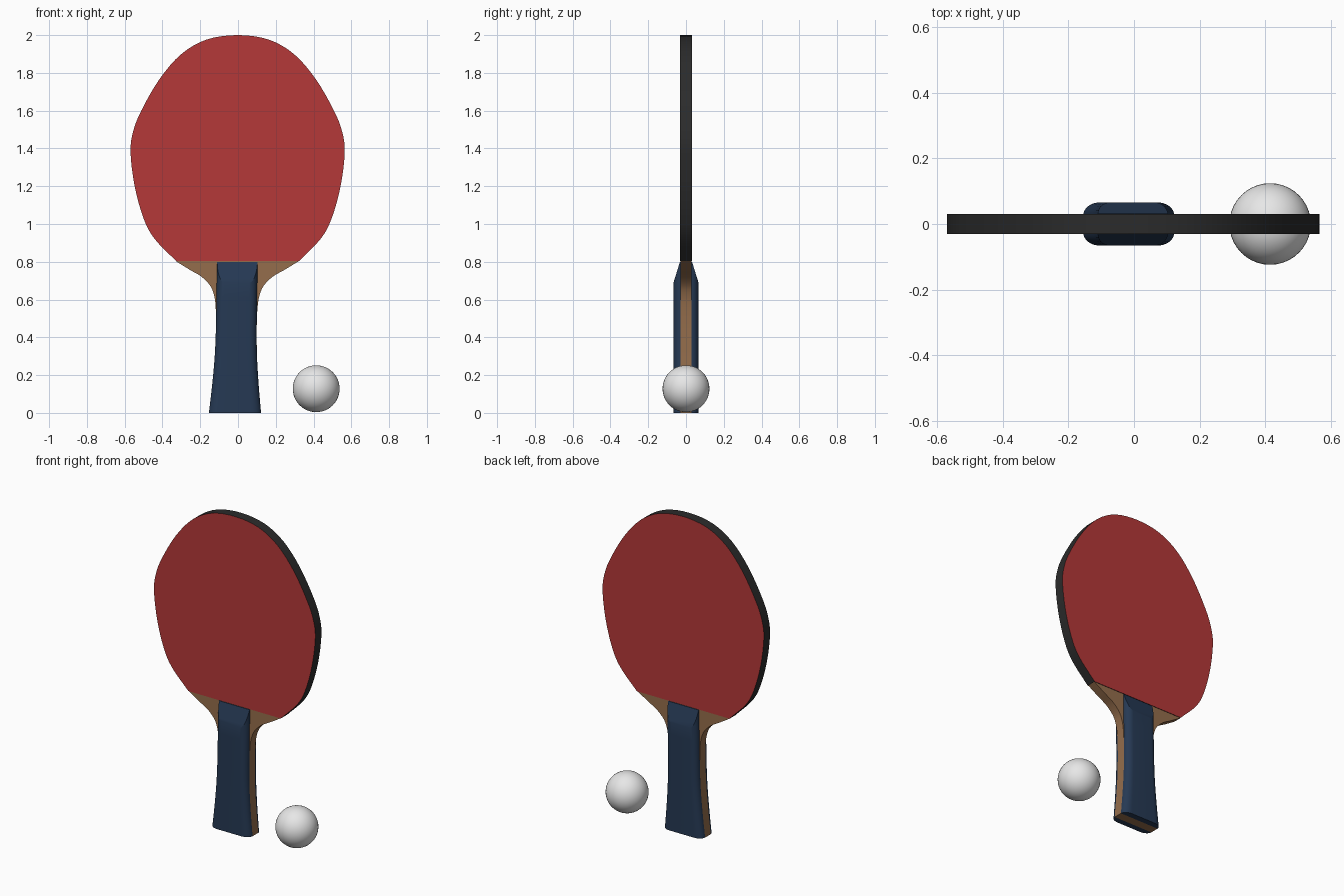
import bpy, bmesh, math
from mathutils import Vector

if "Cube" in bpy.data.objects:
    bpy.data.objects.remove(bpy.data.objects["Cube"])


def material(name, rgb):
    m = bpy.data.materials.new(name)
    m.diffuse_color = (*rgb, 1)
    m.use_nodes = True
    m.node_tree.nodes["Principled BSDF"].inputs["Base Color"].default_value = m.diffuse_color
    return m


RED = material("red rubber", (0.46, 0.040, 0.040))
BLACK = material("black edge", (0.024, 0.024, 0.024))
WOOD = material("wood", (0.30, 0.155, 0.072))
BLUE = material("dark blue", (0.019, 0.041, 0.088))
WHITE = material("white ball", (0.80, 0.80, 0.80))


def finish(bm, name, mats, angle=35):
    bmesh.ops.recalc_face_normals(bm, faces=bm.faces)
    me = bpy.data.meshes.new(name)
    bm.to_mesh(me)
    bm.free()
    ob = bpy.data.objects.new(name, me)
    bpy.context.collection.objects.link(ob)
    for m in mats:
        me.materials.append(m)
    bpy.ops.object.select_all(action='DESELECT')
    ob.select_set(True)
    bpy.context.view_layer.objects.active = ob
    bpy.ops.object.shade_smooth_by_angle(angle=math.radians(angle))
    return ob


def smooth_path(pts, steps=4):
    """Catmull-Rom curve through 2D points."""
    p = [Vector(q) for q in pts]
    p = [2 * p[0] - p[1]] + p + [2 * p[-1] - p[-2]]
    out = []
    for i in range(1, len(p) - 2):
        a, b, c, d = p[i - 1:i + 3]
        for s in range(steps):
            t = s / steps
            out.append(0.5 * (2 * b + (c - a) * t + (2 * a - 5 * b + 4 * c - d) * t * t
                              + (3 * b - a - 3 * c + d) * t ** 3))
    return out + [p[-2]]


def center(z):
    """Handle leans slightly to -x toward its foot."""
    return -0.002 - 0.014 * max(0, 1 - z / 0.9)


def slab(name, outline, half, mats):
    """Outline in xz extruded through y; caps use slot 0, rim the last slot."""
    bm = bmesh.new()
    rings = [[bm.verts.new((x, y, z)) for x, z in outline] for y in (-half, half)]
    n = len(outline)
    for i in range(n):
        j = (i + 1) % n
        f = bm.faces.new((rings[0][i], rings[0][j], rings[1][j], rings[1][i]))
        f.material_index = len(mats) - 1
    for r in rings:
        bm.faces.new(r)
    return finish(bm, name, mats)


# Blade: red faces, black rim
half_blade = [(0.325, 0.803), (0.44, 0.922), (0.498, 1.03), (0.545, 1.2), (0.567, 1.38),
              (0.553, 1.49), (0.51, 1.60), (0.415, 1.765), (0.30, 1.898), (0.165, 1.976)]
full = half_blade + [(0, 2.0)] + [(-x, z) for x, z in reversed(half_blade)]
slab("blade", [(x - 0.002, z) for x, z in smooth_path(full)], 0.031, [RED, BLACK])

# Wooden core: flared neck and handle middle
half_core = smooth_path([(0.138, 0), (0.123, 0.15), (0.112, 0.3), (0.108, 0.45), (0.111, 0.56),
                         (0.121, 0.625), (0.143, 0.675), (0.19, 0.722), (0.25, 0.757),
                         (0.325, 0.803)])
core = [(center(z) + w, z) for w, z in half_core]
core += [(center(z) - w, z) for w, z in reversed(half_core)]
slab("wood_core", core, 0.028, [WOOD])

# Handle grips: rounded scales, bevelled at the top
grip = smooth_path([(0.138, 0), (0.123, 0.15), (0.112, 0.3), (0.108, 0.45), (0.107, 0.8)])
for name, side in (("front_grip", -1), ("back_grip", 1)):
    bm = bmesh.new()
    rings = []
    for w, z in grip:
        pts = [(-1, 0)]
        for k in range(1, 9):
            a = math.pi / 2 * k / 8
            pts.append((-0.62 - 0.38 * math.cos(a), math.sin(a)))
        pts += [(-u, v) for u, v in reversed(pts)]
        rings.append([bm.verts.new((center(z) + u * w, side * (0.028 + 0.038 * v), z))
                      for u, v in pts])
    n = len(rings[0])
    for r0, r1 in zip(rings, rings[1:]):
        for i in range(n):
            j = (i + 1) % n
            bm.faces.new((r0[i], r0[j], r1[j], r1[i]))
    bm.faces.new(rings[0])
    bm.faces.new(rings[-1])
    # sloped cut toward the blade
    res = bmesh.ops.bisect_plane(bm, geom=bm.verts[:] + bm.edges[:] + bm.faces[:],
                                 plane_co=(0, side * 0.031, 0.803),
                                 plane_no=Vector((0, side * 0.113, 0.035)).normalized(),
                                 clear_outer=True)
    cut = [e for e in res["geom_cut"] if isinstance(e, bmesh.types.BMEdge)]
    bmesh.ops.holes_fill(bm, edges=cut, sides=0)
    finish(bm, name, [BLUE], 18)

# Ball
bm = bmesh.new()
bmesh.ops.create_uvsphere(bm, u_segments=40, v_segments=24, radius=0.124)
bmesh.ops.translate(bm, verts=bm.verts, vec=(0.414, 0, 0.128))
finish(bm, "ball", [WHITE], 60)
